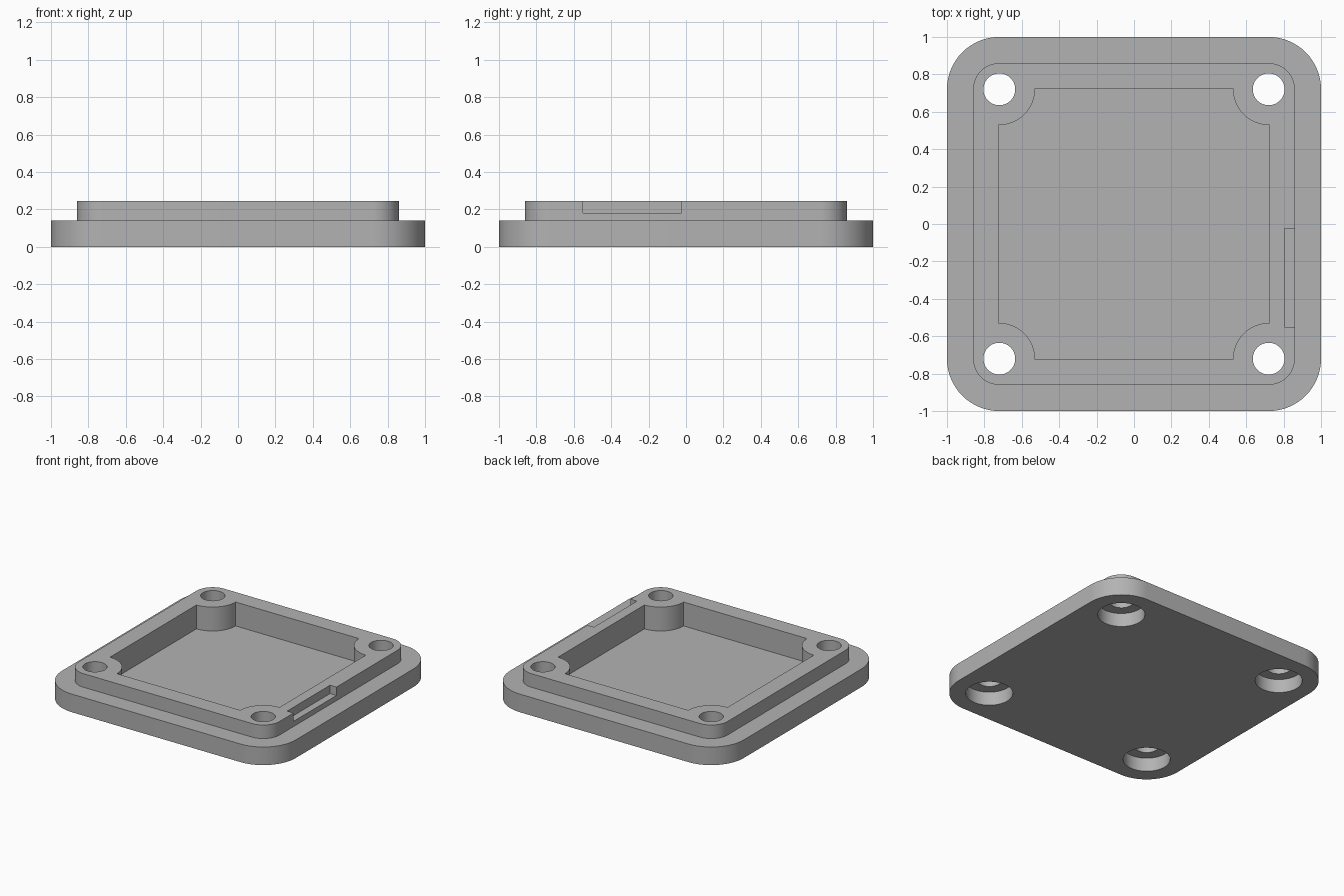
import bpy, bmesh, math

old = bpy.data.objects.get("Cube")
if old:
    bpy.data.objects.remove(old, do_unlink=True)

grey = bpy.data.materials.new("light grey plastic")
grey.use_nodes = True
COLOUR = (0.45, 0.45, 0.45, 1)
grey.diffuse_color = COLOUR
grey.node_tree.nodes["Principled BSDF"].inputs["Base Color"].default_value = COLOUR

HOLE = 0.72      # screw hole distance from each centre line
LIP_TOP = 0.245


def corner_outline(centre, radius, start, end, steps=16):
    """Square outline with one arc per corner, repeated by quarter turns."""
    points = []
    for quarter in range(4):
        c, s = [(1, 0), (0, 1), (-1, 0), (0, -1)][quarter]
        for i in range(steps + 1):
            a = math.radians(start + (end - start) * i / steps)
            x, y = centre + radius * math.cos(a), centre + radius * math.sin(a)
            points.append((x * c - y * s, x * s + y * c))
    return points


def circle(cx, cy, radius, steps=48):
    return [(cx + radius * math.cos(i * math.tau / steps),
             cy + radius * math.sin(i * math.tau / steps)) for i in range(steps)]


def prism(name, outline, low, high):
    bm = bmesh.new()
    face = bm.faces.new([bm.verts.new((x, y, low)) for x, y in outline])
    made = bmesh.ops.extrude_face_region(bm, geom=[face])
    top = [v for v in made["geom"] if isinstance(v, bmesh.types.BMVert)]
    bmesh.ops.translate(bm, verts=top, vec=(0, 0, high - low))
    bmesh.ops.recalc_face_normals(bm, faces=bm.faces)
    mesh = bpy.data.meshes.new(name)
    bm.to_mesh(mesh)
    bm.free()
    obj = bpy.data.objects.new(name, mesh)
    bpy.context.collection.objects.link(obj)
    mesh.materials.append(grey)
    return obj


def combine(target, tool, operation):
    """Apply a boolean and discard the tool."""
    mod = target.modifiers.new(operation.lower(), "BOOLEAN")
    mod.operation, mod.solver, mod.object = operation, "EXACT", tool
    bpy.ops.object.select_all(action="DESELECT")
    bpy.context.view_layer.objects.active = target
    target.select_set(True)
    bpy.ops.object.modifier_apply(modifier=mod.name)
    bpy.data.objects.remove(tool, do_unlink=True)


# Flange with a raised lip
cover = prism("case_cover", corner_outline(HOLE, 0.28, 0, 90), 0, 0.14)
lip = prism("lip", corner_outline(HOLE, 0.14, 0, 90), 0.08, LIP_TOP)
combine(cover, lip, "UNION")

# Pocket that leaves a round screw boss in each corner
pocket = prism("pocket", corner_outline(0.725, 0.197, -90, -180), 0.06, 0.4)
combine(cover, pocket, "DIFFERENCE")

# Shallow notch in the outside of the lip
notch = prism("notch", [(0.805, -0.55), (0.95, -0.55), (0.95, -0.025), (0.805, -0.025)], 0.18, 0.4)
combine(cover, notch, "DIFFERENCE")

# Screw holes, counterbored from below
for sx in (-1, 1):
    for sy in (-1, 1):
        x, y = sx * HOLE, sy * HOLE
        combine(cover, prism("bore", circle(x, y, 0.165), -0.1, 0.105), "DIFFERENCE")
        combine(cover, prism("hole", circle(x, y, 0.085), -0.1, 0.4), "DIFFERENCE")

bpy.ops.object.shade_smooth_by_angle(angle=math.radians(30))
